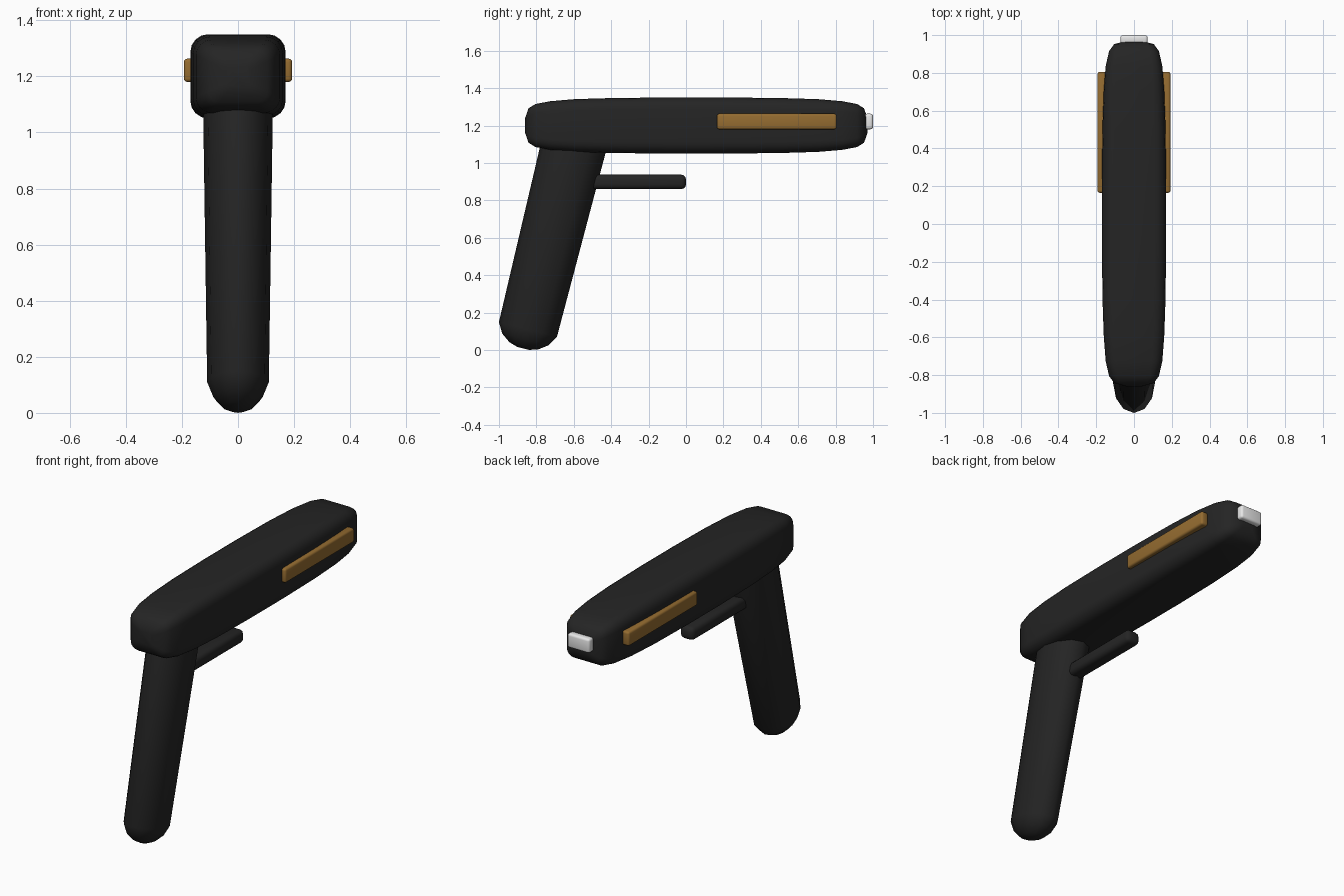
import bpy
import bmesh
from math import sin, cos, pi, radians
from mathutils import Vector, Matrix

cube = bpy.data.objects.get("Cube")
if cube:
    bpy.data.objects.remove(cube, do_unlink=True)


def material(name, rgb):
    mat = bpy.data.materials.new(name)
    mat.use_nodes = True
    mat.diffuse_color = (*rgb, 1)
    mat.node_tree.nodes["Principled BSDF"].inputs["Base Color"].default_value = (*rgb, 1)
    return mat


black = material("matte black", (0.018, 0.018, 0.018))
bronze = material("bronze", (0.30, 0.15, 0.03))
white = material("white", (0.80, 0.80, 0.80))


def finish(name, bm, mat):
    bmesh.ops.recalc_face_normals(bm, faces=bm.faces[:])
    mesh = bpy.data.meshes.new(name)
    bm.to_mesh(mesh)
    bm.free()
    mesh.materials.append(mat)
    obj = bpy.data.objects.new(name, mesh)
    bpy.context.collection.objects.link(obj)
    bpy.ops.object.select_all(action="DESELECT")
    obj.select_set(True)
    bpy.context.view_layer.objects.active = obj
    bpy.ops.object.shade_smooth_by_angle(angle=radians(50))
    return obj


def loft(name, rings, mat):
    """Skin a list of point rings and cap both ends."""
    bm = bmesh.new()
    loops = [[bm.verts.new(p) for p in ring] for ring in rings]
    n = len(loops[0])
    for a, b in zip(loops, loops[1:]):
        for i in range(n):
            j = (i + 1) % n
            bm.faces.new((a[i], a[j], b[j], b[i]))
    bm.faces.new(loops[0])
    bm.faces.new(loops[-1])
    return finish(name, bm, mat)


def rounded_box(name, lo, hi, radius, mat, segments=3):
    lo, hi = Vector(lo), Vector(hi)
    bm = bmesh.new()
    bmesh.ops.create_cube(bm, size=1, matrix=Matrix.Translation((lo + hi) / 2)
                          @ Matrix.Diagonal((*(hi - lo), 1)))
    bmesh.ops.bevel(bm, geom=bm.edges[:], offset=radius, segments=segments,
                    profile=0.5, affect="EDGES")
    return finish(name, bm, mat)


def body_ring(y, w, h):
    """Rounded rectangle across the body."""
    r = 0.42 * min(w, h)
    points = []
    for k, (sx, sz) in enumerate(((1, 1), (-1, 1), (-1, -1), (1, -1))):
        for step in range(5):
            a = (k + step / 4) * pi / 2
            points.append((sx * (w - r) + r * cos(a), y,
                           1.2 + sz * (h - r) + r * sin(a)))
    return points


# Body: distance from the middle, half width, half height
profile = [(0.915, 0.04, 0.04), (0.897, 0.105, 0.092), (0.86, 0.132, 0.115),
           (0.78, 0.15, 0.13), (0.65, 0.16, 0.141), (0.45, 0.167, 0.147),
           (0.15, 0.17, 0.15)]
rings = [body_ring(0.055 - d, w, h) for d, w, h in profile]
rings += [body_ring(0.055 + d, w, h) for d, w, h in reversed(profile)]
loft("body", rings, black)

# Grip: tilted oval column with a domed foot
tilt = radians(14)
axis = Vector((0, sin(tilt), cos(tilt)))
across = Vector((0, cos(tilt), -sin(tilt)))
foot = Vector((0, -0.845, 0.11))


def grip_ring(t, rx, ry, sides=12):
    return [foot + axis * t + across * (ry * cos(2 * pi * i / sides))
            + Vector((rx * sin(2 * pi * i / sides), 0, 0)) for i in range(sides)]


dome = [(-0.105, 0.2), (-0.09, 0.5), (-0.055, 0.8)]
loft("grip", [grip_ring(t, 0.11 * s, 0.16 * s) for t, s in dome]
     + [grip_ring(0, 0.11, 0.16), grip_ring(1.06, 0.125, 0.175)], black)

# Lever in front of the grip
rounded_box("trigger_bar", (-0.045, -0.56, 0.86), (0.045, 0, 0.937), 0.025, black)

# Side strips, one on each flank
for side, x in (("left", 0.17), ("right", -0.17)):
    rounded_box(side + "_side_strip", (x - 0.023, 0.165, 1.18),
                (x + 0.023, 0.805, 1.263), 0.012, bronze)

# Lens on the far end
rounded_box("end_lens", (-0.072, 0.955, 1.18), (0.072, 1.0, 1.263), 0.013, white)
